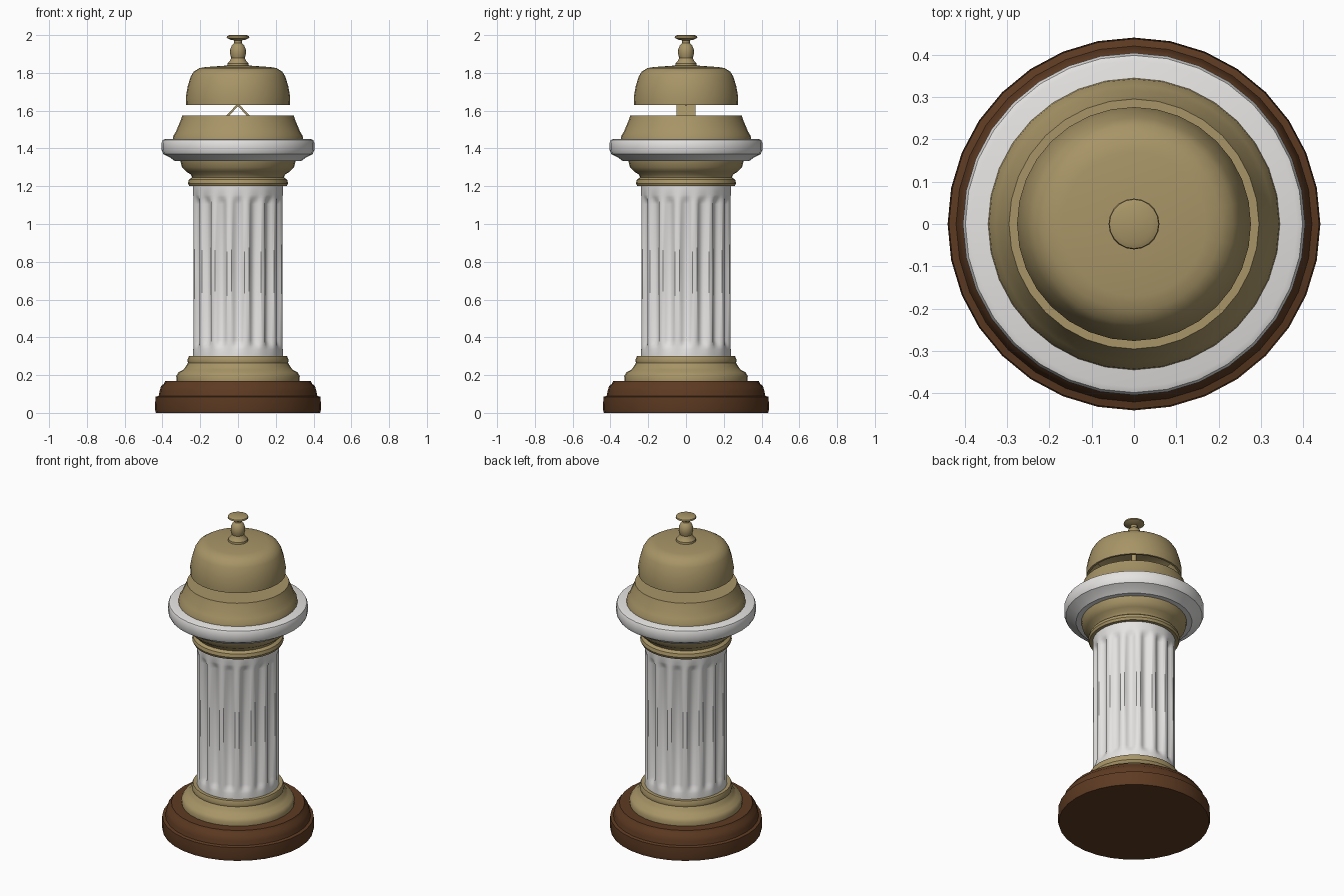
import bpy, bmesh, math

if "Cube" in bpy.data.objects:
    bpy.data.objects.remove(bpy.data.objects["Cube"])


def mat(name, col):
    m = bpy.data.materials.new(name)
    m.diffuse_color = (*col, 1)
    m.use_nodes = True
    m.node_tree.nodes["Principled BSDF"].inputs["Base Color"].default_value = m.diffuse_color
    return m


BRASS = mat("brass", (0.39, 0.30, 0.135))
WHITE = mat("white_stone", (0.78, 0.77, 0.76))
WOOD = mat("brown_wood", (0.11, 0.043, 0.016))


def finish(bm, name, material, angle=35):
    bmesh.ops.recalc_face_normals(bm, faces=bm.faces[:])
    me = bpy.data.meshes.new(name)
    bm.to_mesh(me)
    bm.free()
    me.materials.append(material)
    ob = bpy.data.objects.new(name, me)
    bpy.context.collection.objects.link(ob)
    bpy.ops.object.select_all(action='DESELECT')
    ob.select_set(True)
    bpy.context.view_layer.objects.active = ob
    bpy.ops.object.shade_smooth_by_angle(angle=math.radians(angle))
    return ob


def lathe(name, profile, material, n=32, radius=None, angle=35):
    """Revolve (r, z) points round z; radius(r, z, a) may reshape the rings."""
    bm = bmesh.new()
    rings = []
    for r, z in profile:
        if r == 0:
            rings.append([bm.verts.new((0, 0, z))])
            continue
        ring = []
        for i in range(n):
            a = 2 * math.pi * i / n
            q = radius(r, z, a) if radius else r
            ring.append(bm.verts.new((q * math.cos(a), q * math.sin(a), z)))
        rings.append(ring)
    for A, B in zip(rings, rings[1:]):
        for i in range(n):
            j = (i + 1) % n
            if len(A) == 1:
                bm.faces.new((A[0], B[j], B[i]))
            elif len(B) == 1:
                bm.faces.new((A[i], A[j], B[0]))
            else:
                bm.faces.new((A[i], A[j], B[j], B[i]))
    return finish(bm, name, material, angle)


# Wooden foot
lathe("wooden_base", [(0, 0), (0.435, 0), (0.44, 0.02), (0.437, 0.085), (0.42, 0.09),
                      (0.415, 0.115), (0.408, 0.14), (0.392, 0.155), (0.385, 0.17), (0, 0.17)], WOOD)

# Brass column foot
lathe("column_foot", [(0, 0.165), (0.325, 0.165), (0.327, 0.195), (0.315, 0.215), (0.29, 0.228),
                      (0.277, 0.245), (0.265, 0.265), (0.268, 0.28), (0.26, 0.30), (0, 0.30)], BRASS)


# Fluted shaft: 16 grooves that fade out at both ends
def flute(r, z, a):
    end = min(1, max(0, min(z - 0.335, 1.155 - z) / 0.05))
    groove = max(0, math.cos(16 * a) + 0.35) / 1.35
    return r - 0.022 * end * math.sqrt(groove)


lathe("fluted_shaft", [(0, 0.29), (0.238, 0.29)] +
      [(0.238, z) for z in (0.335, 0.35, 0.365, 0.385, 0.75, 1.105, 1.125, 1.14, 1.155)] +
      [(0.238, 1.21), (0, 1.21)], WHITE, n=128, radius=flute, angle=45)

# Brass capital
lathe("capital", [(0, 1.20), (0.258, 1.20), (0.265, 1.215), (0.26, 1.235), (0.243, 1.247),
                  (0.25, 1.262), (0.275, 1.278), (0.297, 1.30), (0.305, 1.335), (0, 1.335)], BRASS)

# White counter ring
lathe("white_ring", [(0, 1.333), (0.335, 1.333), (0.36, 1.352), (0.395, 1.37), (0.404, 1.39),
                     (0.404, 1.43), (0.398, 1.445), (0.385, 1.45), (0, 1.45)], WHITE)

# Bell pedestal
lathe("bell_pedestal", [(0, 1.445), (0.345, 1.445), (0.342, 1.468), (0.328, 1.49), (0.316, 1.52),
                        (0.303, 1.55), (0.295, 1.575), (0, 1.575)], BRASS)

# Hollow bell
lathe("bell", [(0, 1.80), (0.18, 1.80), (0.225, 1.77), (0.25, 1.70), (0.262, 1.63), (0.275, 1.63),
               (0.276, 1.675), (0.266, 1.73), (0.251, 1.78), (0.235, 1.806), (0.205, 1.825),
               (0.17, 1.831), (0.07, 1.838), (0, 1.838)], BRASS)

# Plunger with push button
lathe("plunger", [(0, 1.83), (0.058, 1.83), (0.056, 1.85), (0.042, 1.865), (0.036, 1.88),
                  (0.042, 1.90), (0.041, 1.925), (0.033, 1.945), (0.02, 1.957), (0.02, 1.972),
                  (0.042, 1.976), (0.06, 1.985), (0.058, 1.994), (0.045, 2.0), (0, 2.0)], BRASS, n=20)

# Bent strap holding up the bell
bm = bmesh.new()
outline = [(-0.065, 1.57), (0, 1.64), (0.065, 1.57), (0.05, 1.57), (0, 1.624), (-0.05, 1.57)]
front = [bm.verts.new((x, -0.05, z)) for x, z in outline]
back = [bm.verts.new((x, 0.05, z)) for x, z in outline]
for v, w in ((0, 1), (1, 2)):
    for side in (front, back):
        bm.faces.new((side[v], side[w], side[5 - w if w == 1 else 3], side[5 if v == 0 else 4]))
for i in range(6):
    j = (i + 1) % 6
    bm.faces.new((front[i], front[j], back[j], back[i]))
finish(bm, "bell_strap", BRASS)

# Thin stem between strap and bell crown
lathe("bell_stem", [(0, 1.625), (0.015, 1.63), (0.015, 1.81), (0, 1.81)], BRASS, n=12)
